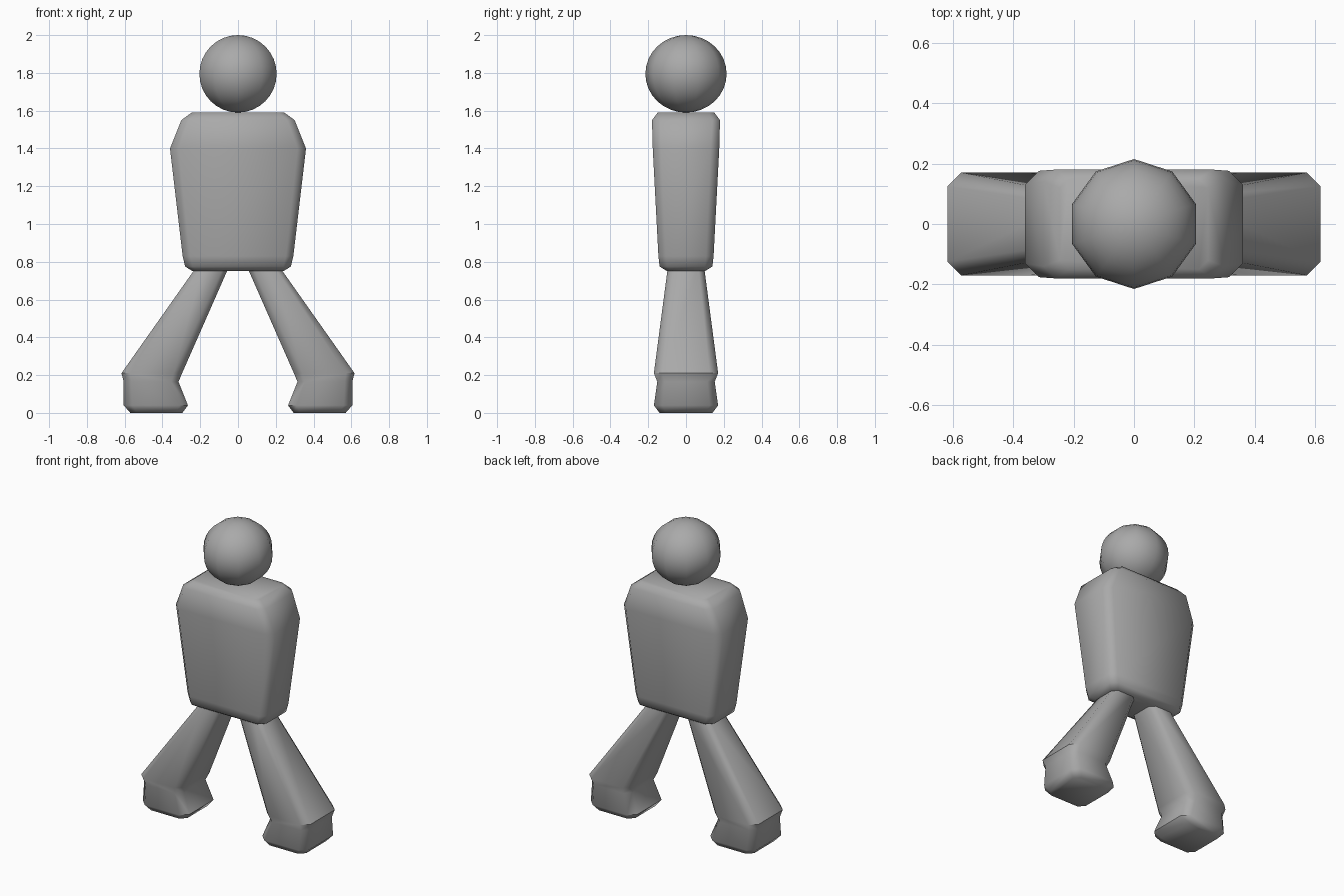
import bpy, bmesh, math

if "Cube" in bpy.data.objects:
    bpy.data.objects.remove(bpy.data.objects["Cube"])

grey = bpy.data.materials.new("plain grey")
grey.diffuse_color = (0.40, 0.40, 0.40, 1)
grey.use_nodes = True
grey.node_tree.nodes["Principled BSDF"].inputs["Base Color"].default_value = grey.diffuse_color


def finish(obj, angle):
    obj.data.materials.append(grey)
    bpy.ops.object.select_all(action='DESELECT')
    obj.select_set(True)
    bpy.context.view_layer.objects.active = obj
    bpy.ops.object.shade_smooth_by_angle(angle=math.radians(angle))


def ring(z, x0, x1, hy, c):
    """Rectangle with cut corners at height z, spanning x0..x1 and -hy..hy."""
    return [(x1, -hy + c, z), (x1, hy - c, z), (x1 - c, hy, z), (x0 + c, hy, z),
            (x0, hy - c, z), (x0, -hy + c, z), (x0 + c, -hy, z), (x1 - c, -hy, z)]


def loft(name, sections, angle, side=1):
    bm = bmesh.new()
    rings = [[bm.verts.new((side * x, y, z)) for x, y, z in ring(*s)] for s in sections]
    for a, b in zip(rings, rings[1:]):
        for i in range(8):
            j = (i + 1) % 8
            bm.faces.new((a[i], a[j], b[j], b[i]))
    bm.faces.new(rings[0])
    bm.faces.new(rings[-1])
    bmesh.ops.recalc_face_normals(bm, faces=bm.faces)
    mesh = bpy.data.meshes.new(name)
    bm.to_mesh(mesh)
    bm.free()
    obj = bpy.data.objects.new(name, mesh)
    bpy.context.collection.objects.link(obj)
    finish(obj, angle)


# Torso: tapered block with bevelled rims and sloped shoulders
torso = [(0.75, 0.24, 0.10, 0.03), (0.775, 0.28, 0.14, 0.04), (0.83, 0.293, 0.146, 0.04),
         (1.40, 0.36, 0.176, 0.045), (1.55, 0.30, 0.18, 0.04), (1.59, 0.245, 0.15, 0.03)]
loft("torso", [(z, -x, x, y, c) for z, x, y, c in torso], 60)

# Legs: splayed and flaring to a cuff, then pinched above the foot
leg = [(0.0, 0.295, 0.57, 0.14, 0.035), (0.04, 0.265, 0.605, 0.17, 0.045),
       (0.165, 0.315, 0.605, 0.152, 0.04), (0.21, 0.296, 0.617, 0.17, 0.045),
       (0.78, 0.045, 0.215, 0.095, 0.03)]
for label, side in (("right", 1), ("left", -1)):
    loft(label + "_leg", leg, 50, side)

# Head: ten-sided ball resting on the torso
bpy.ops.mesh.primitive_uv_sphere_add(segments=10, ring_count=16, radius=1, location=(0, 0, 1.795))
head = bpy.context.object
head.name = "head"
head.scale = (0.215, 0.215, 0.205)
finish(head, 60)
